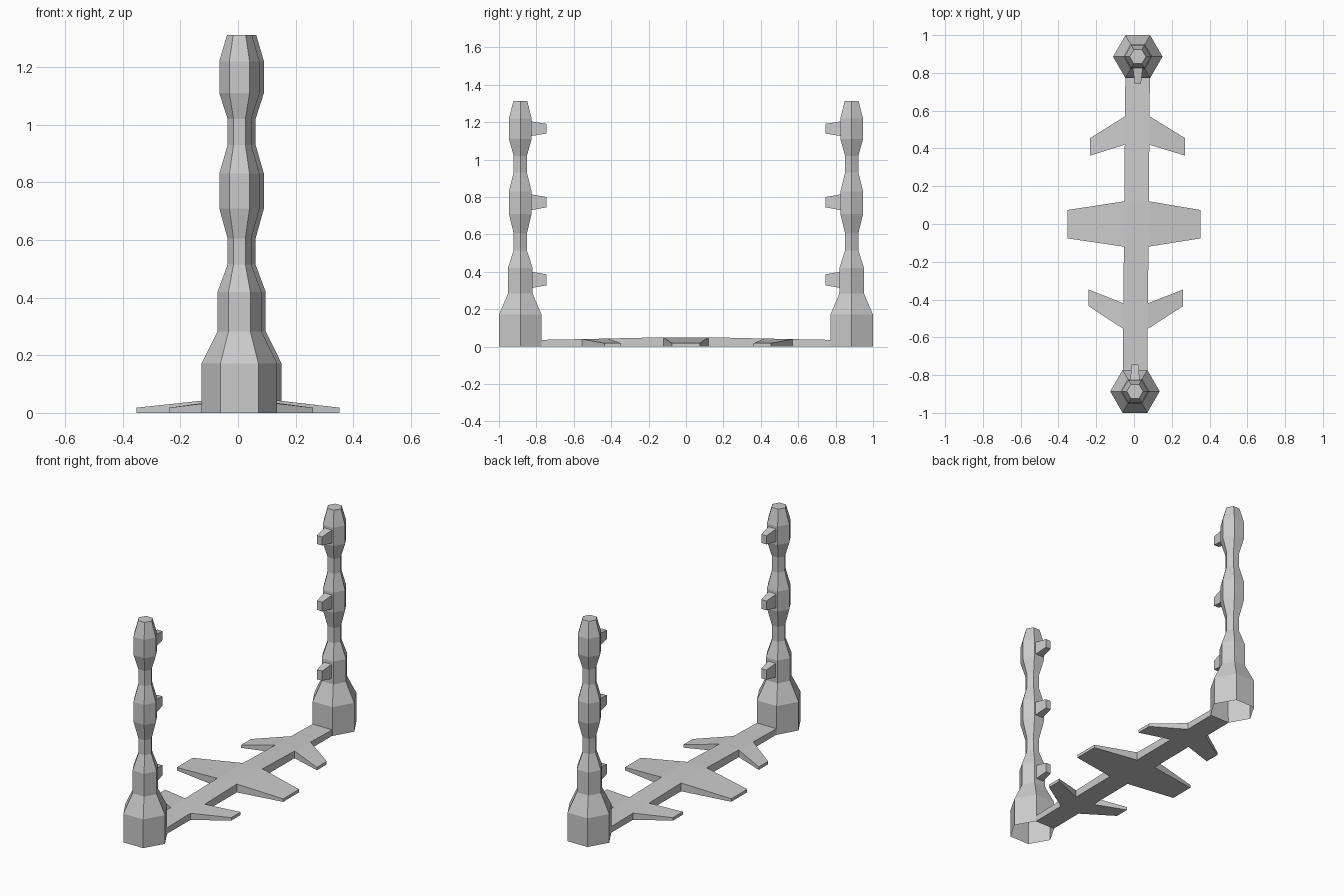
import bpy, bmesh, math
from mathutils import Vector

if "Cube" in bpy.data.objects:
    bpy.data.objects.remove(bpy.data.objects["Cube"])


def finish(bm, name):
    bmesh.ops.recalc_face_normals(bm, faces=bm.faces)
    me = bpy.data.meshes.new(name)
    bm.to_mesh(me)
    bm.free()
    ob = bpy.data.objects.new(name, me)
    bpy.context.collection.objects.link(ob)
    return ob


def centre_x(y):
    # the base drifts slightly sideways from front to back
    return 0.0125 + 0.0085 * y


# Column: hexagonal lathe profile (radius, z), open underneath
PROFILE = [(.131, 0), (.131, .172), (.076, .283), (.076, .42), (.041, .515), (.041, .605),
           (.070, .71), (.070, .83), (.041, .93), (.041, 1.02), (.070, 1.11), (.070, 1.22),
           (.043, 1.312)]


def column(name, x, y):
    bm = bmesh.new()
    rings = [[bm.verts.new((x + r * math.cos(i * math.pi / 3),
                            y + r * math.sin(i * math.pi / 3), z)) for i in range(6)]
             for r, z in PROFILE]
    for a, b in zip(rings, rings[1:]):
        for i in range(6):
            j = (i + 1) % 6
            bm.faces.new((a[i], a[j], b[j], b[i]))
    bm.faces.new(rings[-1])
    # outward normals on the open shell
    return finish(bm, name)


# Peg: tapered block pointing to the middle of the model
def peg(name, x, z, side, h):
    bm = bmesh.new()
    bmesh.ops.create_cube(bm, size=1)
    for v in bm.verts:
        tip = v.co.y < 0
        v.co = Vector((x + math.copysign(.017 if tip else .026, v.co.x),
                       side * (.745 if tip else .828),
                       z + math.copysign(h * .66 if tip else h, v.co.z)))
    return finish(bm, name)


for label, side, x in (("front", -1, .005), ("back", 1, .02)):
    column(label + "_column", x, side * .886)
    for n, (z, h) in enumerate(((.357, .044), (.772, .042), (1.165, .039))):
        peg(f"{label}_peg_{n + 1}", x, z, side, h)

# Base plate: spine stations (y, top z), with wings on alternate segments
STATIONS = [(-.775, .036), (-.555, .040), (-.42, .043), (-.12, .05),
            (.12, .05), (.42, .043), (.57, .040), (.775, .036)]
# segment index: (left tip x, right tip x, near tip y, far tip y)
WINGS = {1: (-.24, .26, -.435, -.347), 3: (-.353, .353, -.076, .074), 5: (-.232, .27, .362, .455)}

bm = bmesh.new()
rows = [[bm.verts.new((centre_x(y) + s * .065, y, z)) for s in (-1, 1)] for y, z in STATIONS]
for i, (a, b) in enumerate(zip(rows, rows[1:])):
    bm.faces.new((a[0], a[1], b[1], b[0]))
    if i in WINGS:
        left, right, y0, y1 = WINGS[i]
        for k, tx in enumerate((left, right)):
            t0, t1 = (bm.verts.new((tx, y, .018)) for y in (y0, y1))
            ring = (a[k], t0, t1, b[k])
            bm.faces.new(ring if k else ring[::-1])
# drop a flat underside from the top surface
ext = bmesh.ops.extrude_face_region(bm, geom=bm.faces[:], use_keep_orig=True)
for g in ext["geom"]:
    if isinstance(g, bmesh.types.BMVert):
        g.co.z = 0
finish(bm, "base_plate")
